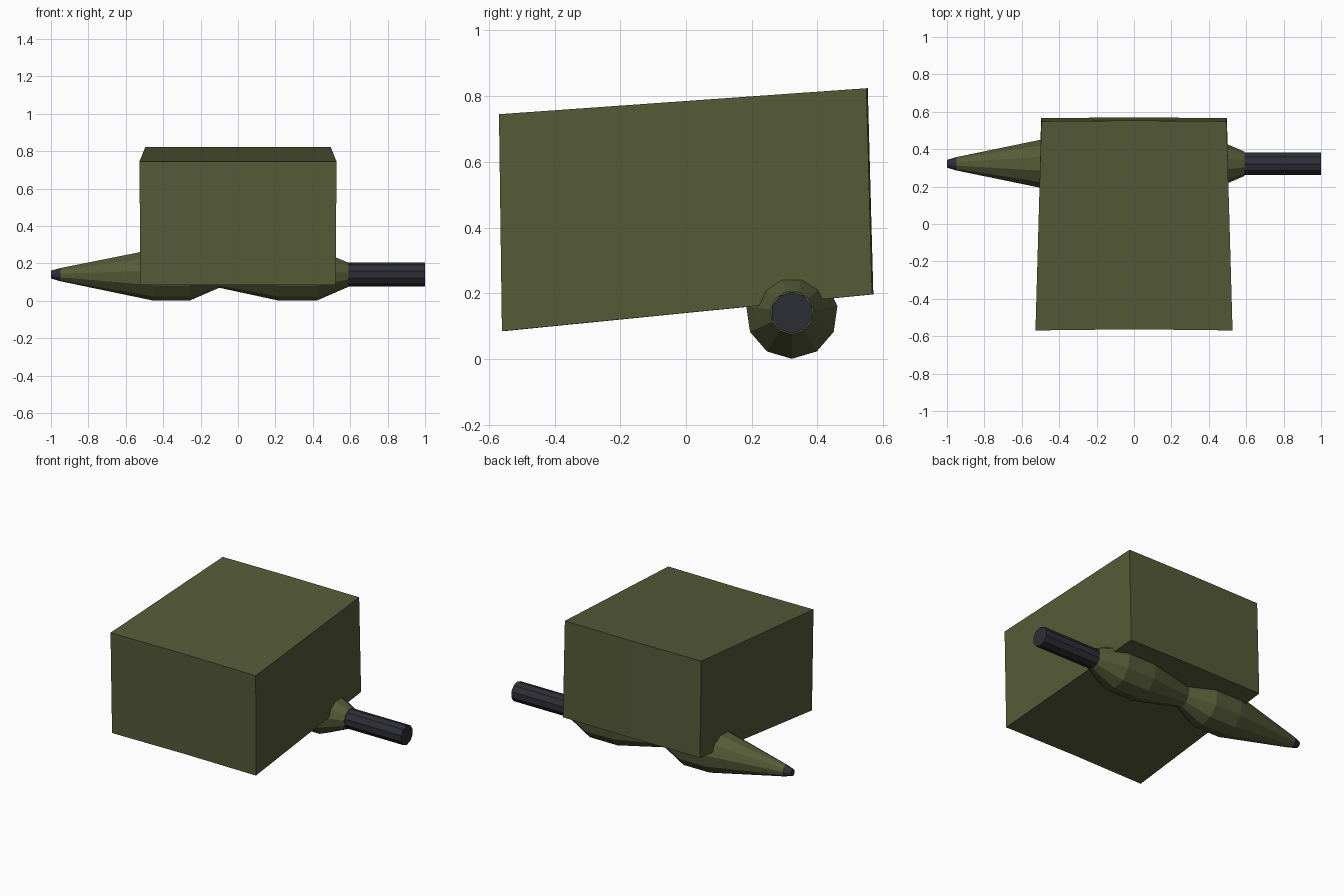
import bpy, bmesh, math

if "Cube" in bpy.data.objects:
    bpy.data.objects.remove(bpy.data.objects["Cube"])


def material(name, rgb):
    m = bpy.data.materials.new(name)
    m.diffuse_color = (*rgb, 1)
    m.use_nodes = True
    m.node_tree.nodes["Principled BSDF"].inputs["Base Color"].default_value = m.diffuse_color
    return m


OLIVE = material("olive green", (0.091, 0.104, 0.039))
DARK = material("dark gunmetal", (0.027, 0.027, 0.037))


def finish(bm, name, mats):
    bmesh.ops.recalc_face_normals(bm, faces=bm.faces)
    me = bpy.data.meshes.new(name)
    bm.to_mesh(me)
    bm.free()
    for m in mats:
        me.materials.append(m)
    ob = bpy.data.objects.new(name, me)
    bpy.context.collection.objects.link(ob)
    return ob


def lathe_x(name, profile, sides, mats, rule=lambda x: 0):
    """Closed faceted solid of rings (x, radius) around the pod axis."""
    bm = bmesh.new()
    rings = []
    for x, r in profile:
        angles = [math.radians(-90) + math.tau * i / sides for i in range(sides)]
        rings.append([bm.verts.new((x, 0.322 + r * math.cos(a), 0.141 + r * math.sin(a)))
                      for a in angles])
    for a, b in zip(rings, rings[1:]):
        for i in range(sides):
            j = (i + 1) % sides
            bm.faces.new((a[i], a[j], b[j], b[i]))
    bm.faces.new(rings[0])
    bm.faces.new(rings[-1])
    for f in bm.faces:
        f.material_index = rule(f.calc_center_median().x)
    return finish(bm, name, mats)


# Tapered box, slightly bowed along its centre line
bm = bmesh.new()
corners = [(0.522, -0.560, 0.085), (0.527, -0.569, 0.745),
           (0.495, 0.549, 0.824), (0.497, 0.566, 0.197)]
bow = [0.006, 0.006, 0.004, 0.004]
sections = [[bm.verts.new((s * x, y + (0 if s else b), z))
             for (x, y, z), b in zip(corners, bow)] for s in (-1, 0, 1)]
for a, b in zip(sections, sections[1:]):
    for i in range(4):
        j = (i + 1) % 4
        bm.faces.new((a[i], a[j], b[j], b[i]))
bm.faces.new(sections[0])
bm.faces.new(sections[-1])
finish(bm, "box_body", [OLIVE])

# Double-bulged pod with a dark tip
lathe_x("pod", [(-1.0, 0.021), (-0.95, 0.036), (-0.45, 0.140), (-0.26, 0.140),
                (-0.10, 0.071), (0.22, 0.140), (0.42, 0.140), (0.59, 0.066)],
        11, [OLIVE, DARK], lambda x: 1 if x < -0.9 else 0)

# Barrel
lathe_x("barrel", [(0.57, 0.063), (1.0, 0.063)], 10, [DARK])
